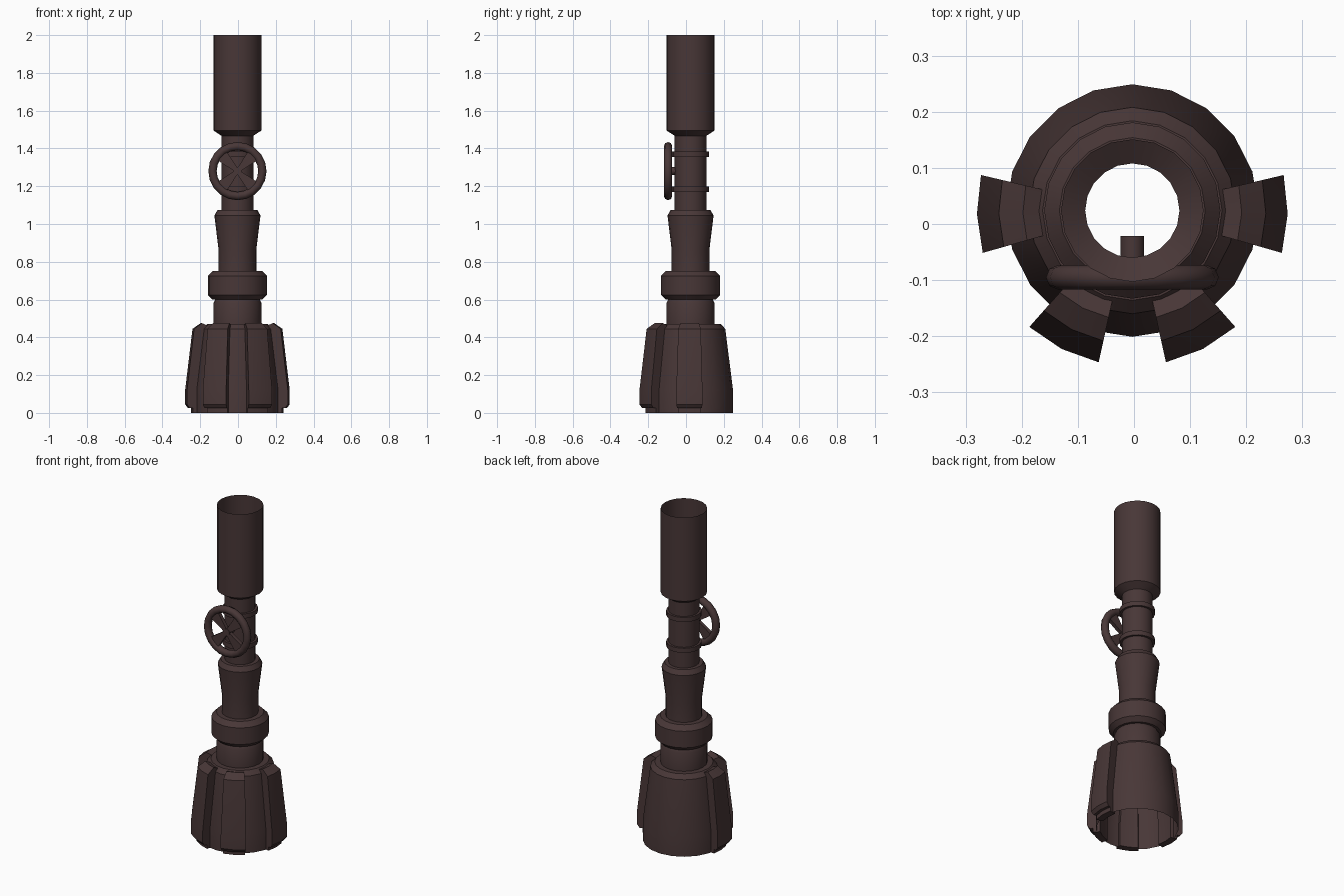
import bpy, bmesh
from math import sin, cos, radians, pi
from mathutils import Vector, Matrix

if "Cube" in bpy.data.objects:
    bpy.data.objects.remove(bpy.data.objects["Cube"])

CX, CY = -0.003, 0.024      # pipe axis
SIDES = 20
mat = bpy.data.materials.new("dark_rusty_metal")
mat.diffuse_color = (0.065, 0.038, 0.038, 1)
mat.use_nodes = True
mat.node_tree.nodes["Principled BSDF"].inputs["Base Color"].default_value = mat.diffuse_color


def finish(name, bm, smooth=True, recalc=True):
    if recalc:
        bmesh.ops.recalc_face_normals(bm, faces=bm.faces)
    me = bpy.data.meshes.new(name)
    bm.to_mesh(me)
    bm.free()
    ob = bpy.data.objects.new(name, me)
    bpy.context.collection.objects.link(ob)
    me.materials.append(mat)
    if smooth:
        bpy.ops.object.select_all(action='DESELECT')
        ob.select_set(True)
        bpy.context.view_layer.objects.active = ob
        bpy.ops.object.shade_smooth_by_angle(angle=radians(30))
    return ob


def lathe(name, profile, closed=False):
    """Open shell of revolution; profile of (radius, z) runs bottom to top."""
    bm = bmesh.new()
    rings = [[bm.verts.new((CX + r * cos(2 * pi * i / SIDES), CY + r * sin(2 * pi * i / SIDES), z))
              for i in range(SIDES)] for r, z in profile]
    pairs = list(zip(rings, rings[1:]))
    if closed:
        pairs.append((rings[-1], rings[0]))
    for a, b in pairs:
        for i in range(SIDES):
            j = (i + 1) % SIDES
            bm.faces.new((a[i], a[j], b[j], b[i]))
    return finish(name, bm, recalc=False)


def fin(name, angle):
    """Wedge-shaped rib: a closed radial profile swept over two short steps."""
    prof = [(.205, 0), (.245, 0), (.245, .025), (.262, .025), (.277, .045), (.277, .12),
            (.238, .445), (.195, .475), (.158, .46), (.158, .43), (.205, .12)]
    bm = bmesh.new()
    cuts = []
    for d in (-14.5, 0, 14.5):
        a = radians(angle + d)
        cuts.append([bm.verts.new((CX + r * cos(a), CY + r * sin(a), z)) for r, z in prof])
    n = len(prof)
    for a, b in zip(cuts, cuts[1:]):
        for i in range(n):
            j = (i + 1) % n
            bm.faces.new((a[i], a[j], b[j], b[i]))
    bm.faces.new(cuts[0])
    bm.faces.new(cuts[-1][::-1])
    return finish(name, bm)


# pipe column, open right through
lathe("base_skirt", [(.225, 0), (.225, .12), (.184, .445), (.16, .47), (.128, .47)])
lathe("lower_pipe", [(.128, .47), (.128, .58), (.118, .60)])
lathe("collar", [(.118, .60), (.132, .60), (.157, .625), (.157, .725), (.13, .752), (.10, .752)])
lathe("tapered_section", [(.10, .752), (.10, .865), (.122, 1.045), (.106, 1.073), (.084, 1.073)])
lathe("neck_pipe", [(.084, 1.073), (.084, 1.47)])
lathe("upper_pipe", [(.084, 1.467), (.127, 1.495), (.127, 2.0)])

# clamp bands on the neck
for name, z in (("lower_band", 1.17), ("upper_band", 1.356)):
    lathe(name, [(.084, z), (.097, z), (.097, z + .028), (.084, z + .028)])

# ribs around the front and sides of the base
for name, angle in (("right_rib", -1.3), ("front_right_rib", -63),
                    ("front_left_rib", -117), ("left_rib", -178.7)):
    fin(name, angle)

# valve hand wheel
WC = Vector((CX, -0.095, 1.28))
bpy.ops.mesh.primitive_torus_add(major_radius=.132, minor_radius=.022, major_segments=20,
                                 minor_segments=8, location=WC, rotation=(pi / 2, 0, 0))
rim = bpy.context.object
rim.name = "wheel_rim"
rim.data.materials.append(mat)
bpy.ops.object.shade_smooth_by_angle(angle=radians(50))

# spokes widen from hub to rim
bm = bmesh.new()
for k in range(4):
    rot = Matrix.Translation(WC) @ Matrix.Rotation(radians(45 + 90 * k), 4, 'Y')
    cube = bmesh.ops.create_cube(bm, size=1)["verts"]
    for v in cube:
        outer = v.co.x > 0
        v.co = rot @ Vector((.125 if outer else .012,
                             (1 if v.co.y > 0 else -1) * .011,
                             (1 if v.co.z > 0 else -1) * (.036 if outer else .012)))
finish("wheel_spokes", bm, smooth=False)

# stem runs from the hub into the neck
bpy.ops.mesh.primitive_cylinder_add(vertices=12, radius=.021, depth=.087,
                                    location=(CX, -.0645, 1.28), rotation=(pi / 2, 0, 0))
stem = bpy.context.object
stem.name = "wheel_stem"
stem.data.materials.append(mat)
bpy.ops.object.shade_smooth_by_angle(angle=radians(40))
